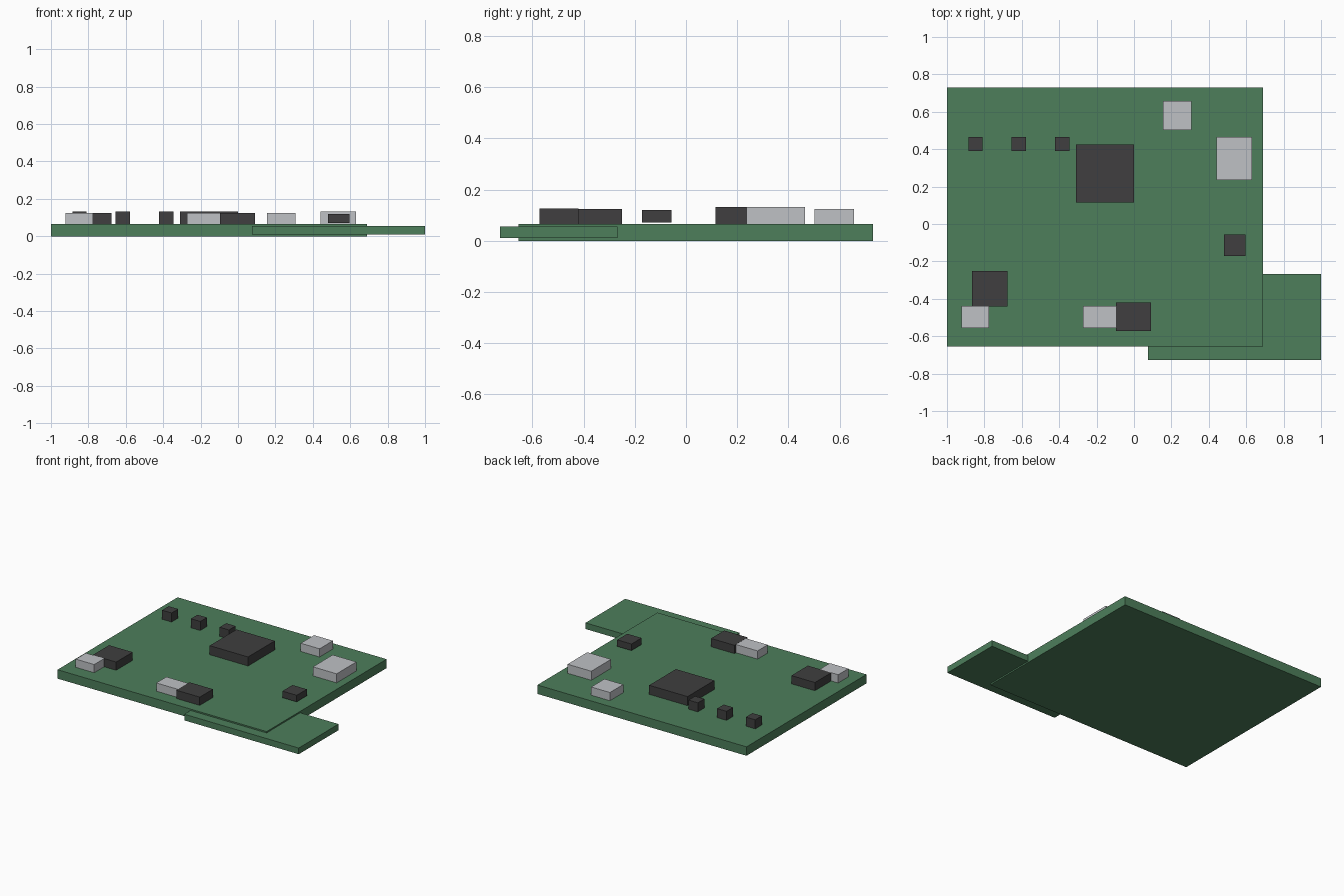
import bpy

cube = bpy.data.objects.get("Cube")
if cube:
    bpy.data.objects.remove(cube, do_unlink=True)


def material(name, rgb):
    mat = bpy.data.materials.new(name)
    mat.use_nodes = True
    color = (*rgb, 1.0)
    mat.diffuse_color = color
    bsdf = next(n for n in mat.node_tree.nodes if n.type == "BSDF_PRINCIPLED")
    bsdf.inputs["Base Color"].default_value = color
    return mat


green = material("board green", (0.075, 0.21, 0.105))
dark = material("chip charcoal", (0.05, 0.049, 0.05))
silver = material("metal grey", (0.52, 0.535, 0.56))


def box(name, xs, ys, zs, mat):
    """Box spanning the given ranges on each axis."""
    spans = (xs, ys, zs)
    bpy.ops.mesh.primitive_cube_add(size=1, location=[(a + b) / 2 for a, b in spans])
    obj = bpy.context.object
    obj.name = obj.data.name = name
    for v in obj.data.vertices:
        v.co = [c * (b - a) for c, (a, b) in zip(v.co, spans)]
    obj.data.materials.append(mat)
    return obj


TOP = 0.065

# Main board and the thinner board that slots into its corner
box("main_board", (-1, 0.69), (-0.655, 0.73), (0, TOP), green)
box("side_board", (0.075, 1), (-0.727, -0.268), (0.01, 0.055), green)

# Chips
box("processor", (-0.31, 0), (0.116, 0.425), (TOP, 0.131), dark)
box("left_chip", (-0.867, -0.677), (-0.44, -0.25), (TOP, 0.125), dark)
box("front_chip", (-0.097, 0.092), (-0.573, -0.421), (TOP, 0.1255), dark)
box("corner_chip", (0.48, 0.595), (-0.172, -0.056), (0.072, 0.12), dark)

# Row of small capacitors
for i in range(3):
    x = -0.848 + i * 0.232
    box(f"capacitor_{i + 1}", (x - 0.038, x + 0.038), (0.39, 0.466), (TOP, 0.131), dark)

# Metal connectors
box("back_connector", (0.155, 0.307), (0.503, 0.657), (TOP, 0.125), silver)
box("side_connector", (0.44, 0.632), (0.236, 0.465), (TOP, 0.131), silver)
box("left_connector", (-0.923, -0.774), (-0.555, -0.438), (TOP, 0.125), silver)
box("front_connector", (-0.272, -0.06), (-0.555, -0.438), (TOP, 0.125), silver)
